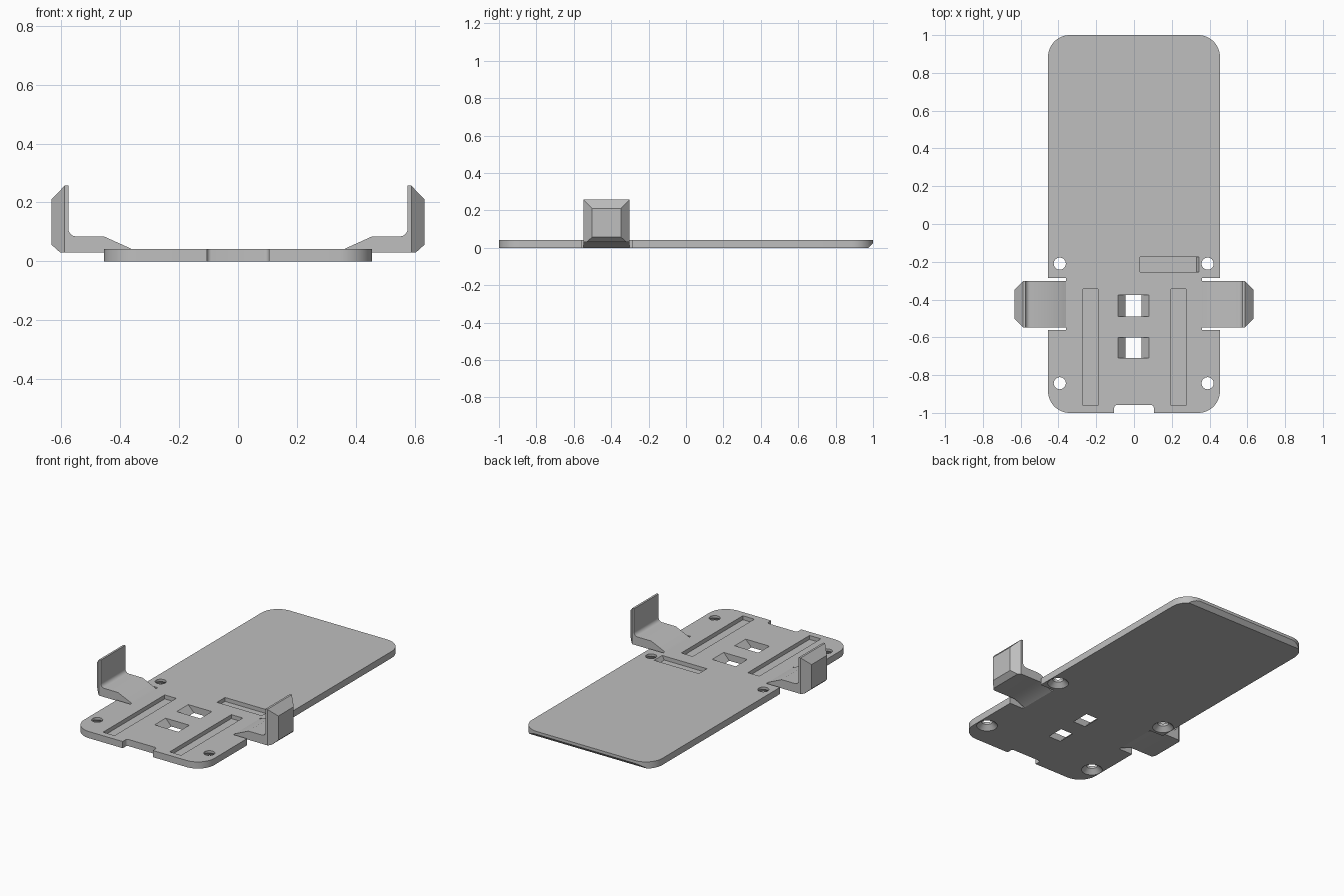
import bpy, bmesh
from math import cos, sin, pi, radians
from mathutils import Vector

old = bpy.data.objects.get("Cube")
if old:
    bpy.data.objects.remove(old, do_unlink=True)

grey = bpy.data.materials.new("plain grey")
grey.use_nodes = True
colour = (0.52, 0.52, 0.52, 1)
grey.diffuse_color = colour
grey.node_tree.nodes["Principled BSDF"].inputs["Base Color"].default_value = colour

T = 0.042            # plate thickness
W = 0.455            # plate half width
ARM_Y = (-0.547, -0.303)


def prism(bm, outline, axis, lo, hi):
    """Extrude a 2D outline along an axis."""
    place = {"x": lambda a, b, h: (h, a, b),
             "y": lambda a, b, h: (a, h, b),
             "z": lambda a, b, h: (a, b, h)}[axis]
    rings = [[bm.verts.new(place(a, b, h)) for a, b in outline] for h in (lo, hi)]
    bm.faces.new(rings[0])
    bm.faces.new(rings[1])
    n = len(outline)
    for i in range(n):
        j = (i + 1) % n
        bm.faces.new((rings[0][i], rings[0][j], rings[1][j], rings[1][i]))


def rect(x0, x1, y0, y1):
    return [(x0, y0), (x1, y0), (x1, y1), (x0, y1)]


def arc(cx, cy, r, start, end, steps):
    angles = [radians(start + (end - start) * i / steps) for i in range(steps + 1)]
    return [(cx + r * cos(a), cy + r * sin(a)) for a in angles]


def make(name, bm):
    bmesh.ops.recalc_face_normals(bm, faces=bm.faces)
    mesh = bpy.data.meshes.new(name)
    bm.to_mesh(mesh)
    bm.free()
    mesh.materials.append(grey)
    obj = bpy.data.objects.new(name, mesh)
    bpy.context.collection.objects.link(obj)
    return obj


def smooth(obj):
    bpy.ops.object.select_all(action="DESELECT")
    obj.select_set(True)
    bpy.context.view_layer.objects.active = obj
    bpy.ops.object.shade_smooth_by_angle(angle=radians(25))


# Base plate with rounded corners
R = 0.115
outline = []
for k, (sx, sy) in enumerate([(1, 1), (-1, 1), (-1, -1), (1, -1)]):
    outline += arc(sx * (W - R), sy * (1 - R), R, 90 * k, 90 * k + 90, 12)
bm = bmesh.new()
prism(bm, outline, "z", 0, T)
plate = make("base_plate", bm)

# Cutters for every opening in the plate
bm = bmesh.new()
FLOOR, OVER = 0.017, 0.06
for x0, x1 in ((-0.27, -0.19), (0.195, 0.275)):                 # long slots
    prism(bm, rect(x0, x1, -0.96, -0.345), "z", FLOOR, OVER)
short_slot = [(0.032, FLOOR), (0.33, FLOOR), (0.345, T), (0.345, OVER), (0.032, OVER)]
prism(bm, short_slot, "y", -0.255, -0.175)
window = [(-0.045, -0.02), (0.04, -0.02), (0.04, 0), (0.08, T), (0.08, OVER),
          (-0.085, OVER), (-0.085, T), (-0.045, 0)]
for y0, y1 in ((-0.49, -0.375), (-0.71, -0.6)):                 # tie windows
    prism(bm, window, "y", y0, y1)
for s in (1, -1):                                               # arm recesses
    prism(bm, rect(min(s * 0.36, s * 0.5), max(s * 0.36, s * 0.5), -0.56, -0.287),
          "z", -0.02, OVER)
notch = ([(-0.105, -1.05), (0.105, -1.05)] + arc(0.09, -0.973, 0.015, 0, 90, 5)
         + arc(-0.09, -0.973, 0.015, 90, 180, 5))
prism(bm, notch, "z", -0.02, OVER)                              # front notch
prism(bm, [(0.971, -0.005), (1.01, 0.034), (1.05, 0.034), (1.05, -0.005)],
      "x", -0.6, 0.6)                                           # rear undercut
SEG = 32
for x in (-0.393, 0.39):                                        # countersunk holes
    for y in (-0.21, -0.843):
        rings = [[bm.verts.new((x + r * cos(2 * pi * i / SEG), y + r * sin(2 * pi * i / SEG), z))
                  for i in range(SEG)]
                 for r, z in ((0.06, -0.02), (0.06, 0), (0.032, 0.027), (0.032, OVER))]
        bm.faces.new(rings[0])
        bm.faces.new(rings[-1])
        for a, b in zip(rings, rings[1:]):
            for i in range(SEG):
                j = (i + 1) % SEG
                bm.faces.new((a[i], a[j], b[j], b[i]))
cutter = make("plate_cutter", bm)
cutter.hide_render = True

mod = plate.modifiers.new("openings", "BOOLEAN")
mod.operation = "DIFFERENCE"
mod.solver = "EXACT"
mod.object = cutter
bpy.context.view_layer.update()
bpy.ops.object.select_all(action="DESELECT")
plate.select_set(True)
bpy.context.view_layer.objects.active = plate
bpy.ops.object.modifier_apply(modifier=mod.name)
bpy.data.objects.remove(cutter, do_unlink=True)
smooth(plate)

# Side arms: ramp, shelf and upright clip with a bevelled outer block
profile = ([(0.36, 0), (0.43, 0.03), (0.603, 0.03), (0.633, 0.057), (0.633, 0.21),
            (0.588, 0.257), (0.575, 0.257)]
           + arc(0.55, 0.11, 0.025, 0, -90, 6) + [(0.455, 0.085), (0.36, T)])
for name, s in (("left_arm", 1), ("right_arm", -1)):
    bm = bmesh.new()
    prism(bm, [(s * x, z) for x, z in profile], "y", *ARM_Y)
    bmesh.ops.recalc_face_normals(bm, faces=bm.faces)
    for y, d in zip(ARM_Y, (-1, 1)):
        cut = bmesh.ops.bisect_plane(
            bm, geom=bm.verts[:] + bm.edges[:] + bm.faces[:], dist=1e-5,
            plane_co=(s * 0.588, y, 0), plane_no=Vector((s, d, 0)).normalized(),
            clear_outer=True)
        edges = [e for e in cut["geom_cut"] if isinstance(e, bmesh.types.BMEdge)]
        bmesh.ops.holes_fill(bm, edges=edges, sides=0)
    smooth(make(name, bm))
